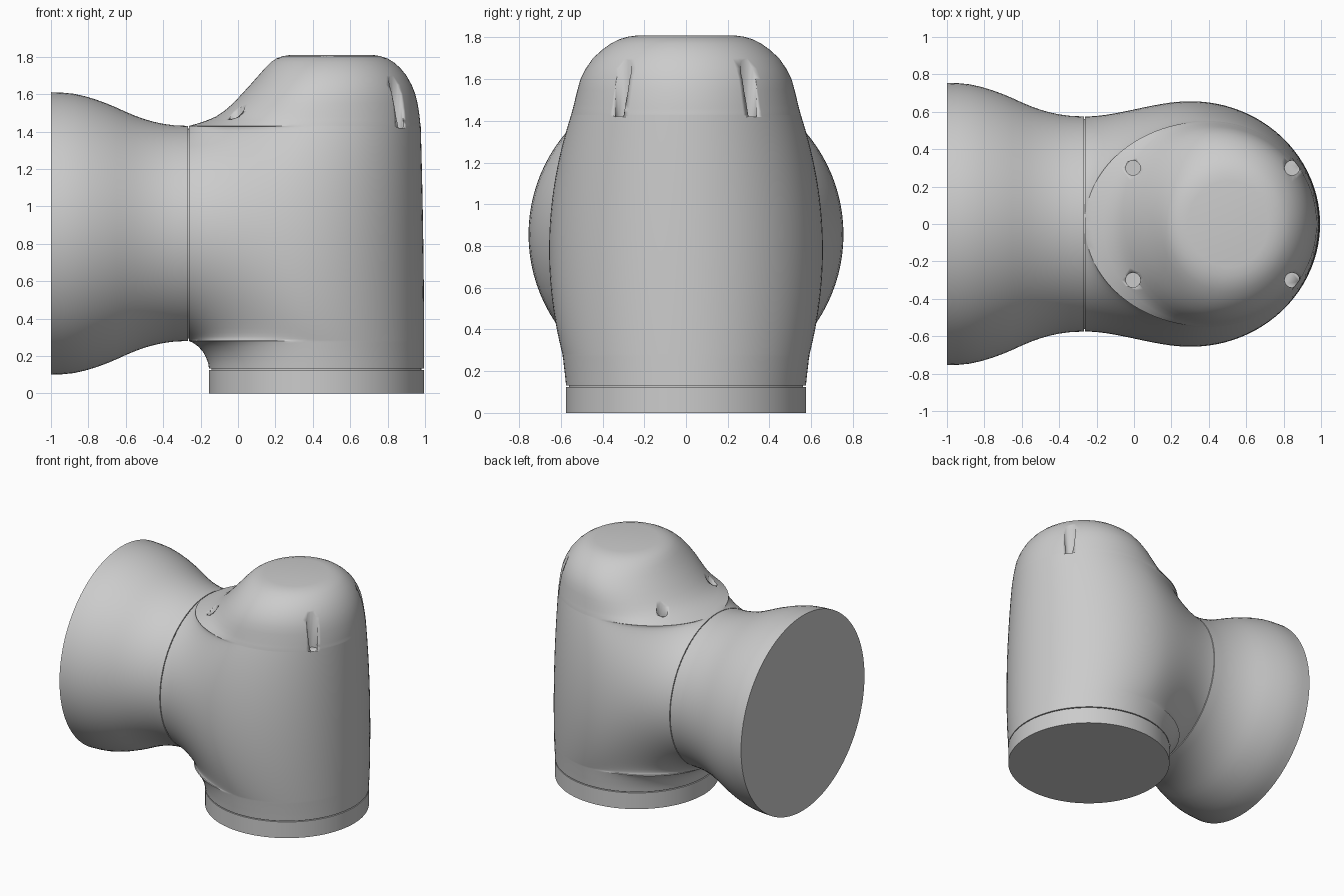
import bpy, bmesh, math
from math import sin, cos, pi, sqrt

if "Cube" in bpy.data.objects:
    bpy.data.objects.remove(bpy.data.objects["Cube"])

NECK_X, NECK_Z, NECK_R = -0.262, 0.855, 0.575


def make_object(name, bm, angle=35):
    bmesh.ops.remove_doubles(bm, verts=bm.verts, dist=1e-5)
    bmesh.ops.recalc_face_normals(bm, faces=bm.faces)
    me = bpy.data.meshes.new(name)
    bm.to_mesh(me)
    bm.free()
    ob = bpy.data.objects.new(name, me)
    bpy.context.collection.objects.link(ob)
    bpy.ops.object.select_all(action='DESELECT')
    ob.select_set(True)
    bpy.context.view_layer.objects.active = ob
    bpy.ops.object.shade_smooth_by_angle(angle=math.radians(angle))
    return ob


def loft(name, rings):
    """Skin a stack of equal-length closed rings and cap both ends."""
    bm = bmesh.new()
    rows = [[bm.verts.new(p) for p in r] for r in rings]
    n = len(rows[0])
    for a, b in zip(rows, rows[1:]):
        for i in range(n):
            j = (i + 1) % n
            bm.faces.new((a[i], a[j], b[j], b[i]))
    bm.faces.new(rows[0])
    bm.faces.new(rows[-1])
    return make_object(name, bm)


def circle_x(x, r, n=96):
    return [(x, r * cos(2 * pi * i / n), NECK_Z + r * sin(2 * pi * i / n)) for i in range(n)]


def circle_z(cx, cy, z, r, n=96):
    return [(cx + r * cos(2 * pi * i / n), cy + r * sin(2 * pi * i / n), z) for i in range(n)]


def body_ring(z, xl, xr, xm, w, h=0.0, n=24):
    """Horizontal slice: round on the right, opening to half width h at the neck."""
    k = h / NECK_R
    half = []
    for i in range(n):
        a = pi / 2 * i / n
        half.append((xm + (xr - xm) * cos(a), w * sin(a)))
    for i in range(n + 1):
        u = sin(pi / 2 * i / n)
        e = (1 - k) * u * u + k * (3 * u * u - 2 * u ** 3)
        half.append((xm - (xm - xl) * u, sqrt(max(0, w * w - (w * w - h * h) * e))))
    return [(x, y, z) for x, y in half] + [(x, -y, z) for x, y in half[:0:-1]]


# Elbow body: foot slices, neck slices, then dome slices (z, left, right, middle, half width)
foot = [(0.132, -0.155, 0.995, 0.42, 0.575), (0.16, -0.159, 0.995, 0.42, 0.578),
        (0.19, -0.17, 0.995, 0.42, 0.581), (0.22, -0.186, 0.995, 0.42, 0.585),
        (0.25, -0.212, 0.995, 0.42, 0.588), (0.27, -0.24, 0.995, 0.42, 0.591)]
dome = [(1.44, -0.225, 0.975, 0.405, 0.548), (1.46, -0.165, 0.973, 0.41, 0.542),
        (1.48, -0.118, 0.971, 0.415, 0.537), (1.51, -0.073, 0.967, 0.42, 0.53),
        (1.55, -0.027, 0.96, 0.43, 0.52), (1.60, 0.02, 0.948, 0.445, 0.506),
        (1.65, 0.066, 0.928, 0.46, 0.481), (1.70, 0.11, 0.90, 0.475, 0.446),
        (1.74, 0.145, 0.867, 0.485, 0.403), (1.77, 0.175, 0.833, 0.495, 0.361),
        (1.79, 0.205, 0.80, 0.50, 0.322), (1.803, 0.24, 0.76, 0.51, 0.28),
        (1.81, 0.285, 0.72, 0.51, 0.23)]
rings = [body_ring(*r) for r in foot]
for i in range(33):
    s = -cos(pi * i / 32)
    h = NECK_R * sin(pi * i / 32) if 0 < i < 32 else 0.0
    rings.append(body_ring(NECK_Z + NECK_R * s, NECK_X, 0.99 - 0.009 * s - 0.004 * s * s,
                           0.3 - 0.01 * s + 0.11 * s * s,
                           0.655 - 0.021 * s - 0.084 * s * s, h))
rings += [body_ring(*r) for r in dome]
body = loft("elbow_body", rings)

# Four vertical screw holes
for side in (-1, 1):
    for x, floor in ((-0.005, 1.43), (0.845, 1.42)):
        cut = loft("screw_hole_cutter",
                   [circle_z(x, 0.3 * side, z, 0.04, 12) for z in (floor, 1.95)])
        cut.hide_render = True
        cut.hide_set(True)
        mod = body.modifiers.new("screw_hole", 'BOOLEAN')
        mod.operation, mod.solver, mod.object = 'DIFFERENCE', 'EXACT', cut

# Flared horizontal socket
flare = [(-1, 0.755), (-0.94, 0.753), (-0.88, 0.747), (-0.82, 0.734), (-0.76, 0.716),
         (-0.7, 0.694), (-0.65, 0.673), (-0.6, 0.65), (-0.55, 0.629), (-0.5, 0.611),
         (-0.45, 0.597), (-0.4, 0.586), (-0.34, 0.578), (-0.268, 0.575)]
loft("flared_socket", [circle_x(x, r) for x, r in flare])

# Base ring and the recessed cores that fill the seams
loft("base_ring", [circle_z(0.42, 0, z, 0.575) for z in (0, 0.125)])
loft("base_seam_core", [circle_z(0.42, 0, z, 0.562) for z in (0.11, 0.15)])
loft("neck_seam_core", [circle_x(x, 0.562) for x in (-0.28, -0.25)])
